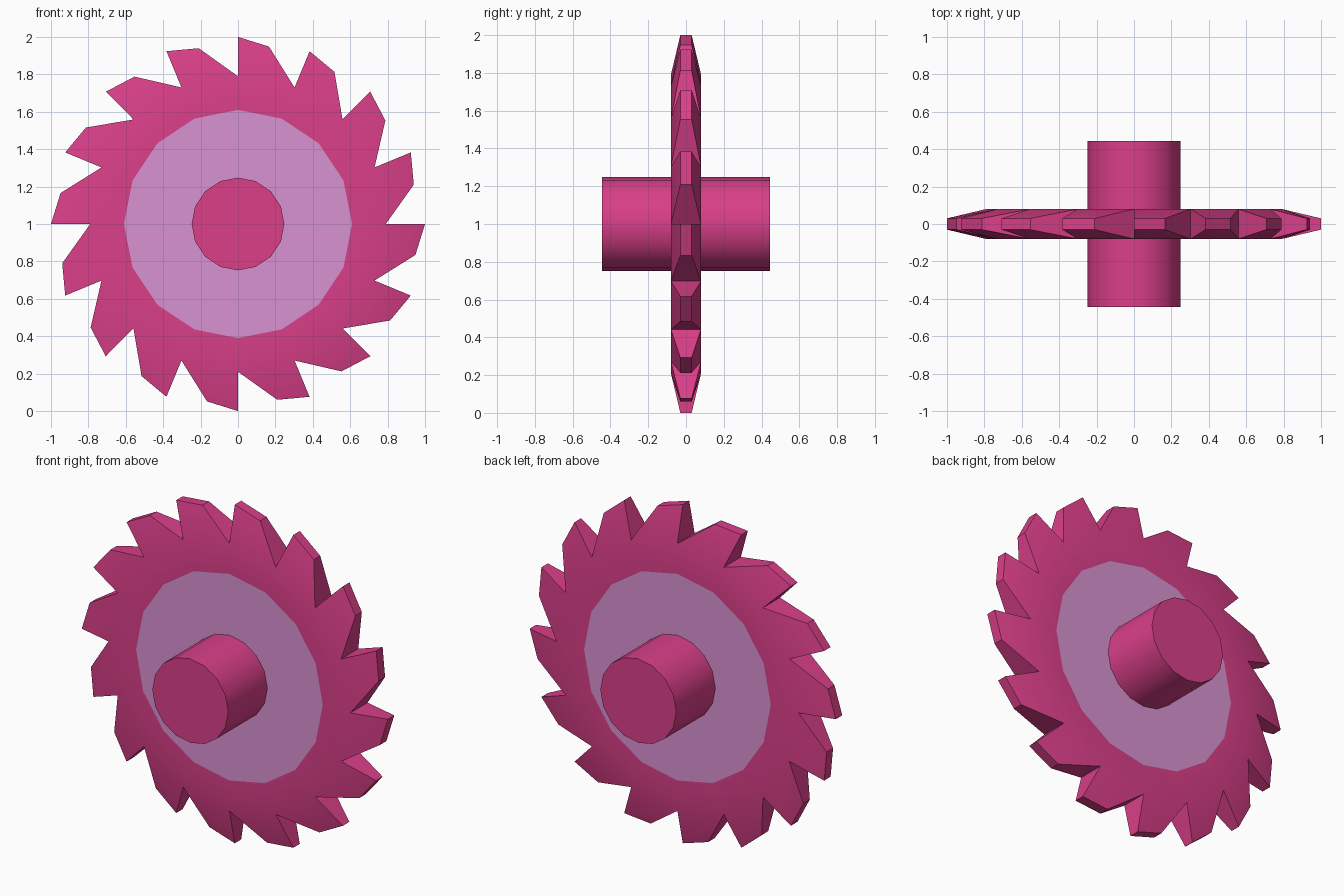
import bpy, bmesh
from math import cos, sin, pi, radians
from mathutils import Matrix

if "Cube" in bpy.data.objects:
    bpy.data.objects.remove(bpy.data.objects["Cube"])

TEETH = 16
STEP = 2 * pi / TEETH
CENTRE_Z = 1.0


def material(name, rgb):
    m = bpy.data.materials.new(name)
    m.diffuse_color = (*rgb, 1)
    m.use_nodes = True
    m.node_tree.nodes["Principled BSDF"].inputs["Base Color"].default_value = m.diffuse_color
    return m


pink = material("pink", (0.70, 0.05, 0.25))
lilac = material("lilac", (0.69, 0.29, 0.64))


def finish(name, bm, mats):
    bmesh.ops.recalc_face_normals(bm, faces=bm.faces[:])
    me = bpy.data.meshes.new(name)
    bm.to_mesh(me)
    bm.free()
    for m in mats:
        me.materials.append(m)
    ob = bpy.data.objects.new(name, me)
    bpy.context.collection.objects.link(ob)
    ob.location.z = CENTRE_Z
    bpy.context.view_layer.objects.active = ob
    ob.select_set(True)
    bpy.ops.object.shade_smooth_by_angle(angle=radians(30))
    ob.select_set(False)


# Saw blade: flat rings, then tapered hooked teeth
bm = bmesh.new()


def ring(radius, y, offset=0.0):
    return [bm.verts.new((radius * cos(i * STEP + offset), y,
                          radius * sin(i * STEP + offset))) for i in range(TEETH)]


sides = []
for s in (-1, 1):
    sides.append({
        "bore": ring(0.247, 0.08 * s),
        "label": ring(0.61, 0.08 * s),
        "root": ring(0.79, 0.08 * s),
        "tip": ring(1.0, 0.03 * s),
        "back": ring(0.963, 0.03 * s, -radians(9.9)),
    })

a, b = sides
for i in range(TEETH):
    p = i - 1
    for d in sides:
        # lilac centre, pink rim, tooth flank
        f = bm.faces.new((d["bore"][i], d["bore"][p], d["label"][p], d["label"][i]))
        f.material_index = 1
        bm.faces.new((d["label"][i], d["label"][p], d["root"][p], d["root"][i]))
        bm.faces.new((d["root"][p], d["root"][i], d["tip"][i], d["back"][i]))
    # cutting face, tooth top, tooth back
    bm.faces.new((a["root"][i], a["tip"][i], b["tip"][i], b["root"][i]))
    bm.faces.new((a["tip"][i], a["back"][i], b["back"][i], b["tip"][i]))
    bm.faces.new((a["back"][i], a["root"][p], b["root"][p], b["back"][i]))
finish("saw_blade", bm, [pink, lilac])

# Axle through the middle
bm = bmesh.new()
bmesh.ops.create_cone(bm, cap_ends=True, segments=TEETH, radius1=0.248,
                      radius2=0.248, depth=0.89,
                      matrix=Matrix.Rotation(pi / 2, 4, 'X'))
finish("axle", bm, [pink])
